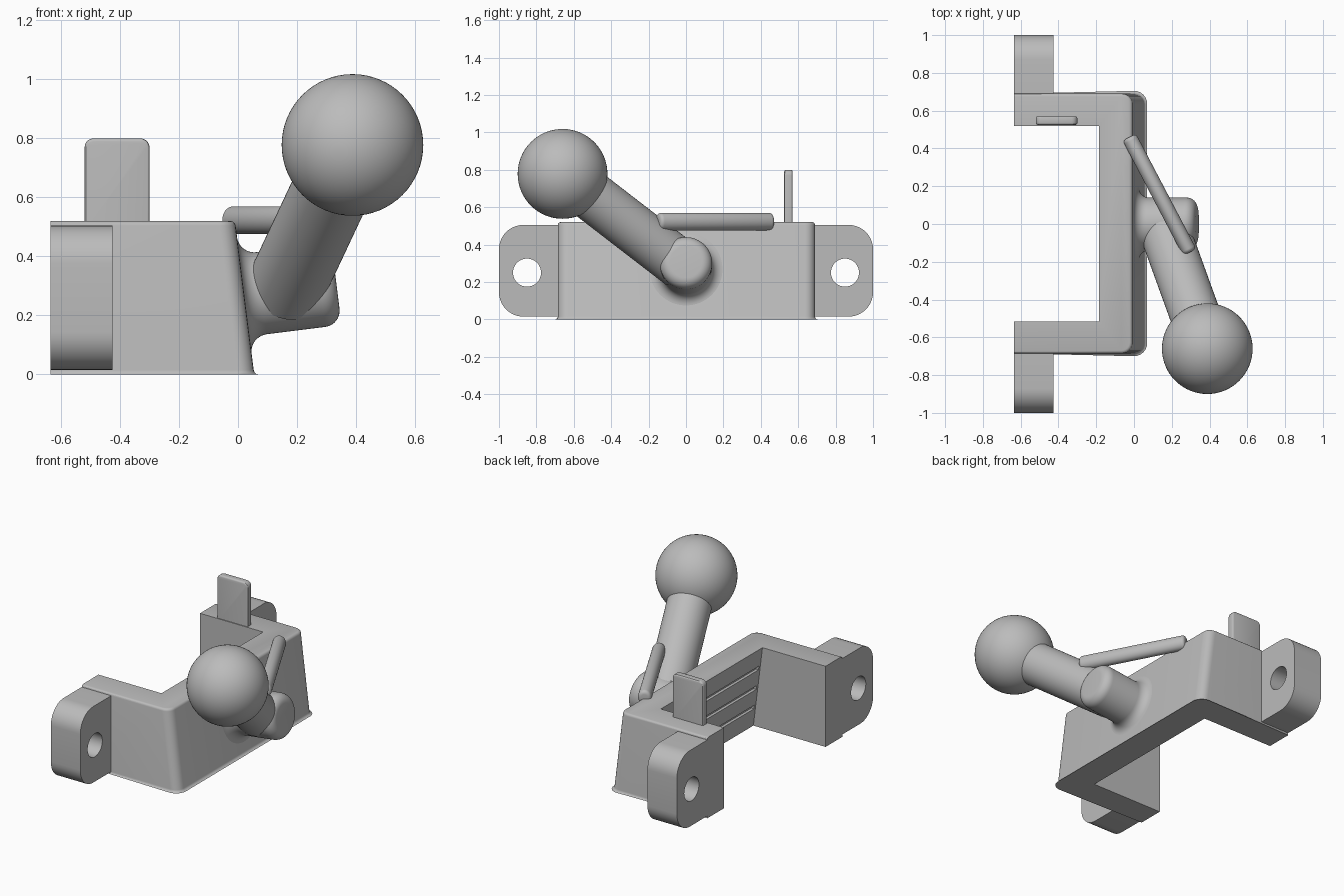
import bpy, bmesh, math
from mathutils import Vector

if "Cube" in bpy.data.objects:
    bpy.data.objects.remove(bpy.data.objects["Cube"])

grey = bpy.data.materials.new("plain grey")
grey.diffuse_color = (0.5, 0.5, 0.5, 1)
grey.use_nodes = True
grey.node_tree.nodes["Principled BSDF"].inputs["Base Color"].default_value = grey.diffuse_color


def finish(name, bm, angle=30):
    bmesh.ops.recalc_face_normals(bm, faces=bm.faces)
    me = bpy.data.meshes.new(name)
    bm.to_mesh(me)
    bm.free()
    ob = bpy.data.objects.new(name, me)
    bpy.context.collection.objects.link(ob)
    me.materials.append(grey)
    bpy.ops.object.select_all(action='DESELECT')
    ob.select_set(True)
    bpy.context.view_layer.objects.active = ob
    if angle:
        bpy.ops.object.shade_smooth_by_angle(angle=math.radians(angle))
    return ob


def arc(cx, cy, r, a0, a1, n=8):
    return [(cx + r * math.cos(math.radians(a0 + (a1 - a0) * i / n)),
             cy + r * math.sin(math.radians(a0 + (a1 - a0) * i / n))) for i in range(n + 1)]


def lathe(name, start, axis, profile, seg=64, squash=(1, 1)):
    """Revolve (distance along axis, radius) pairs about an axis."""
    bm = bmesh.new()
    rot = Vector(axis).to_track_quat('Z', 'Y')
    rings = []
    for t, r in profile:
        rings.append([bm.verts.new(Vector(start) + rot @ Vector((
            r * squash[0] * math.cos(2 * math.pi * i / seg),
            r * squash[1] * math.sin(2 * math.pi * i / seg), t))) for i in range(seg)])
    for a, b in zip(rings, rings[1:]):
        for i in range(seg):
            j = (i + 1) % seg
            bm.faces.new((a[i], a[j], b[j], b[i]))
    bm.faces.new(rings[0])
    bm.faces.new(rings[-1])
    return finish(name, bm)


# Bracket: C-shaped footprint, front wall leaning back
H, LEAN = 0.52, 0.065
plan = [(-0.635, -0.685), (0.055, -0.685), (0.055, 0.69), (-0.635, 0.69),
        (-0.635, 0.52), (-0.12, 0.52), (-0.12, -0.515), (-0.635, -0.515)]
bm = bmesh.new()
low = [bm.verts.new((x, y, 0)) for x, y in plan]
top = [bm.verts.new((x - (LEAN if x > -0.3 else 0), y, H)) for x, y in plan]
bm.faces.new(low)
bm.faces.new(top)
for i in range(8):
    j = (i + 1) % 8
    bm.faces.new((low[i], low[j], top[j], top[i]))
corners = [e for e in bm.edges if all(v.co.x > -0.05 for v in e.verts)
           and abs(e.verts[0].co.z - e.verts[1].co.z) > 0.4]
bmesh.ops.bevel(bm, geom=corners, offset=0.055, segments=6, profile=0.5, affect='EDGES')
rims = [e for e in bm.edges if abs(e.verts[0].co.z - e.verts[1].co.z) < 1e-4
        and all(abs(v.co.y) > 0.6 or v.co.x > -0.08 for v in e.verts)]
bmesh.ops.bevel(bm, geom=rims, offset=0.015, segments=3, profile=0.5, affect='EDGES')
bracket = finish("bracket", bm)

# Shallow grooves along the inside of the front wall
bm = bmesh.new()
for z in (0.13, 0.26, 0.39):
    x = -0.12 - LEAN * z / H
    res = bmesh.ops.create_cube(bm, size=1)
    for v in res["verts"]:
        v.co = (x + v.co.x * 0.04, v.co.y * 1.0, z + v.co.z * 0.025)
cutter = finish("groove_cutter", bm, 0)
cutter.hide_render = True
cutter.hide_set(True)
mod = bracket.modifiers.new("grooves", 'BOOLEAN')
mod.operation = 'DIFFERENCE'
mod.object = cutter


# Mounting ears: rounded plates with a bolt hole
def ear(name, side):
    r, z0, z1 = 0.13, 0.015, 0.505
    outline = ([(0.66, z0)] + arc(1 - r, z0 + r, r, -90, 0, 10)
               + arc(1 - r, z1 - r, r, 0, 90, 10) + [(0.66, z1)])
    hole = arc(0.85, 0.25, 0.075, 0, 360, 40)[:-1]
    bm = bmesh.new()
    edges = []
    for loop in (outline, hole):
        vs = [bm.verts.new((-0.635, side * y, z)) for y, z in loop]
        edges += [bm.edges.new((vs[i], vs[(i + 1) % len(vs)])) for i in range(len(vs))]
    bmesh.ops.triangle_fill(bm, use_beauty=True, edges=edges)
    ext = bmesh.ops.extrude_face_region(bm, geom=list(bm.faces), use_keep_orig=True)
    for v in ext["geom"]:
        if isinstance(v, bmesh.types.BMVert):
            v.co.x += 0.21
    return finish(name, bm)


ear("front_ear", -1)
ear("back_ear", 1)

# Upright tab
bm = bmesh.new()
bmesh.ops.create_cube(bm, size=1)
for v in bm.verts:
    v.co = (-0.41 + v.co.x * 0.22, 0.5475 + v.co.y * 0.045, 0.65 + v.co.z * 0.3)
bmesh.ops.bevel(bm, geom=[e for e in bm.edges if all(v.co.z > 0.7 for v in e.verts)
                          and abs(e.verts[0].co.y - e.verts[1].co.y) > 0.01],
                offset=0.03, segments=5, profile=0.5, affect='EDGES')
bmesh.ops.bevel(bm, geom=[e for e in bm.edges if abs(e.verts[0].co.y - e.verts[1].co.y) < 1e-4
                          and e.verts[0].co.z + e.verts[1].co.z > 1.1],
                offset=0.01, segments=3, profile=0.5, affect='EDGES')
finish("upright_tab", bm)

# Stub growing out of the front wall with a fillet and rounded end
stub = ([(-0.02, 0.2)] + arc(0.06, 0.2, 0.06, 180, 270)
        + arc(0.26, 0.085, 0.055, 90, 0))
lathe("stub", (0.021, 0, 0.268), (0.992, 0, 0.124), stub)

# Slanted arm and ball
ball = Vector((0.388, -0.66, 0.778))
foot = Vector((0.16, -0.03, 0.293))
lathe("arm", foot, ball - foot, [(0, 0.133), ((ball - foot).length, 0.133)])
bm = bmesh.new()
bmesh.ops.create_uvsphere(bm, u_segments=64, v_segments=32, radius=0.24)
bmesh.ops.translate(bm, verts=bm.verts, vec=ball)
finish("ball", bm, 60)

# Thin rod joining the arm to the wall top
a, b = Vector((-0.025, 0.46, 0.523)), Vector((0.295, -0.15, 0.523))
n = (b - a).length
rod = arc(0.02, 0.022, 0.02, 180, 90, 4) + arc(n - 0.02, 0.022, 0.02, 90, 0, 4)
lathe("rod", a, b - a, rod, 32, (0.95, 1.12))
